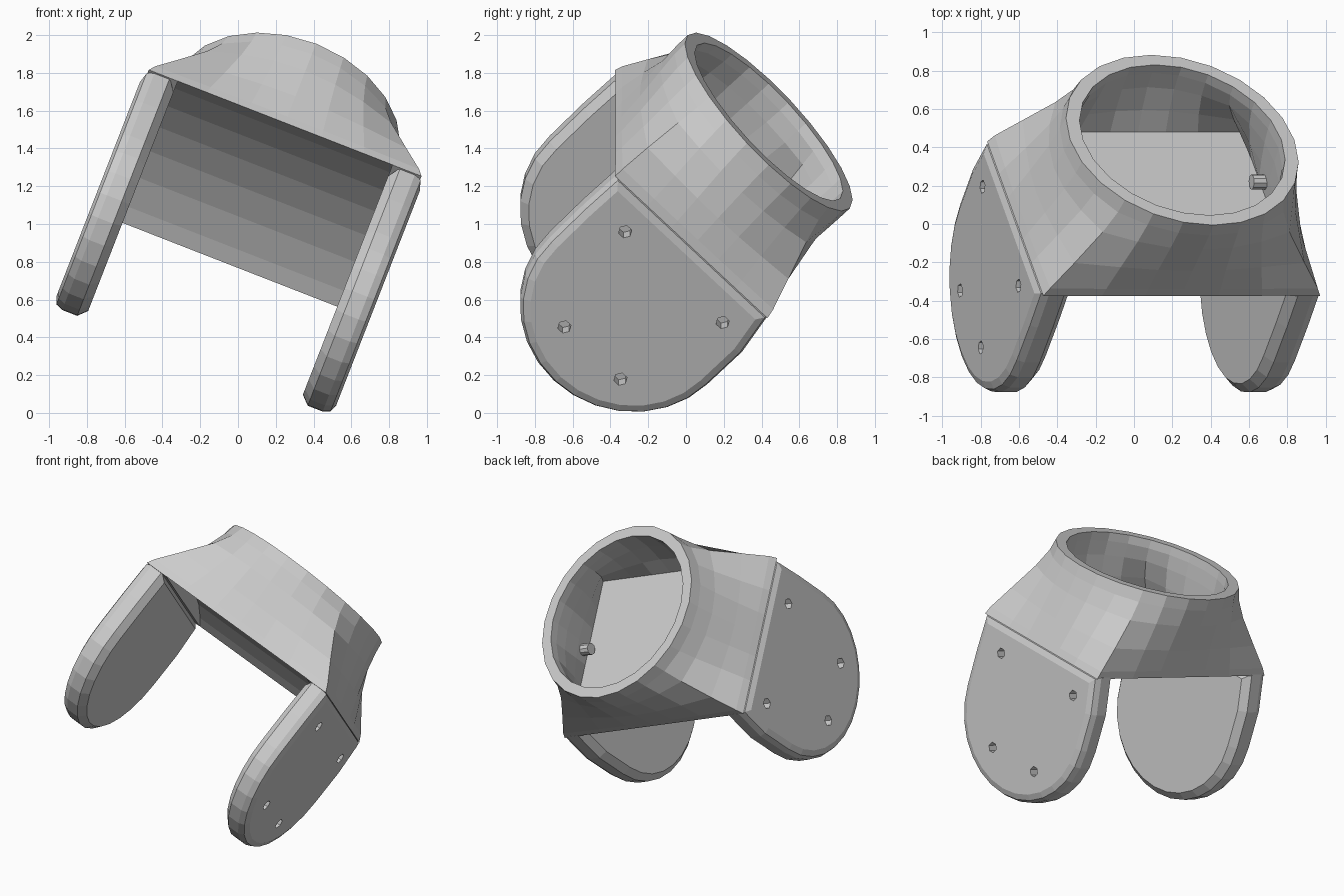
import bpy, bmesh, math
from mathutils import Matrix, Vector

default = bpy.data.objects.get("Cube")
if default:
    bpy.data.objects.remove(default, do_unlink=True)

# Tilted frame: local X runs between the plates, local Z along the socket axis
TILT = math.radians(21.3)
ax = Vector((math.cos(TILT), 0, -math.sin(TILT)))
up = Vector((math.sin(TILT), 0, math.cos(TILT)))
az = (up + Vector((0, 1, 0))).normalized()
ay = az.cross(ax)
FRAME = Matrix((ax, ay, az)).transposed().to_4x4()
FRAME.translation = (0.103, 0.028, 1.159)

SEAM_Y, PLATE_IN, PLATE_OUT = 0.57, 0.61, 0.795
ARC_Y, ARC_Z, ARC_HALF = 0.03, -0.5, 0.59


def finish(name, bm):
    bmesh.ops.recalc_face_normals(bm, faces=bm.faces)
    mesh = bpy.data.meshes.new(name)
    bm.to_mesh(mesh)
    bm.free()
    ob = bpy.data.objects.new(name, mesh)
    bpy.context.collection.objects.link(ob)
    ob.matrix_world = FRAME
    return ob


def loft(name, sections, steps=24):
    """Sections (z, half x, half y, squareness), blended from box to circle."""
    bm = bmesh.new()
    rings = []
    for z, hx, hy, square in sections:
        ring = []
        for i in range(steps):
            a = math.tau * i / steps
            c, s = math.cos(a), math.sin(a)
            k = 1 + square * (1 / max(abs(c), abs(s)) - 1)
            ring.append(bm.verts.new((c * k * hx, s * k * hy, z)))
        rings.append(ring)
    for low, high in zip(rings, rings[1:]):
        for i in range(steps):
            j = (i + 1) % steps
            bm.faces.new((low[i], low[j], high[j], high[i]))
    bm.faces.new(rings[0][::-1])
    bm.faces.new(rings[-1])
    return finish(name, bm)


def rods(name, centres, radius, length, sides):
    """Cylinders along local X."""
    bm = bmesh.new()
    for centre in centres:
        mat = Matrix.Translation(centre) @ Matrix.Rotation(math.pi / 2, 4, 'Y')
        bmesh.ops.create_cone(bm, cap_ends=True, segments=sides, radius1=radius,
                              radius2=radius, depth=length, matrix=mat)
    return finish(name, bm)


def cut(ob, cutter):
    cutter.hide_render = True
    mod = ob.modifiers.new("cut", 'BOOLEAN')
    mod.operation, mod.solver, mod.object = 'DIFFERENCE', 'EXACT', cutter
    bpy.context.view_layer.update()
    deps = bpy.context.evaluated_depsgraph_get()
    mesh = bpy.data.meshes.new_from_object(ob.evaluated_get(deps))
    ob.modifiers.clear()
    ob.data = mesh
    bpy.data.objects.remove(cutter, do_unlink=True)


# Body: boxy at the seam, round at the socket, shallow arch underneath
body = loft("socket_body", [
    (0, 0.775, SEAM_Y, 1), (0.05, 0.76, 0.572, 0.95), (0.2, 0.715, 0.585, 0.66),
    (0.38, 0.665, 0.61, 0.27), (0.5, 0.64, 0.625, 0.06), (0.58, 0.628, 0.628, 0)])
cut(body, rods("arch_cutter", [(0, 0, -1.555)], 1.66, 2 * PLATE_IN, 54))
cut(body, loft("bore_cutter", [(0.16, 0.58, 0.48, 1), (0.28, 0.57, 0.52, 0.55),
                               (0.42, 0.56, 0.55, 0.15), (0.52, 0.555, 0.555, 0),
                               (0.7, 0.555, 0.555, 0)]))


# Side plates: rounded outline, softened rims, four screw recesses
def side_plate(name, side):
    outline = [(0.01 - SEAM_Y, 0.01), (ARC_Y - ARC_HALF - 0.005, -0.24)]
    for i in range(15):
        a = math.pi * (1 + i / 14)
        outline.append((ARC_Y + ARC_HALF * math.cos(a), ARC_Z + 0.56 * math.sin(a)))
    outline += [(ARC_Y + ARC_HALF, -0.24), (SEAM_Y, 0.01)]
    bm = bmesh.new()
    inner, outer = [bm.faces.new([bm.verts.new((side * x, y, z)) for y, z in outline])
                    for x in (PLATE_IN, PLATE_OUT)]
    n = len(outline)
    a, b = list(inner.verts), list(outer.verts)
    for i in range(n):
        j = (i + 1) % n
        bm.faces.new((a[i], a[j], b[j], b[i]))
    bmesh.ops.recalc_face_normals(bm, faces=bm.faces)
    for x, width, segs in ((PLATE_OUT, 0.055, 2), (PLATE_IN, 0.045, 1)):
        rim = [e for e in bm.edges if all(abs(v.co.x - side * x) < 1e-4 for v in e.verts)]
        bmesh.ops.bevel(bm, geom=rim, offset=width, segments=segs, profile=0.5,
                        affect='EDGES')
    plate = finish(name, bm)
    holes = [(side * PLATE_OUT, 0.05 + sy * y, z)
             for y, z in ((0.365, -0.18), (0.21, -0.79)) for sy in (-1, 1)]
    cut(plate, rods("hole_cutter", holes, 0.036, 0.16, 6))


for label, side in (("left", 1), ("right", -1)):
    side_plate(label + "_plate", side)

# Small peg on the inside of the socket
rods("socket_peg", [(0.56, 0.05, 0.22)], 0.04, 0.12, 10)
